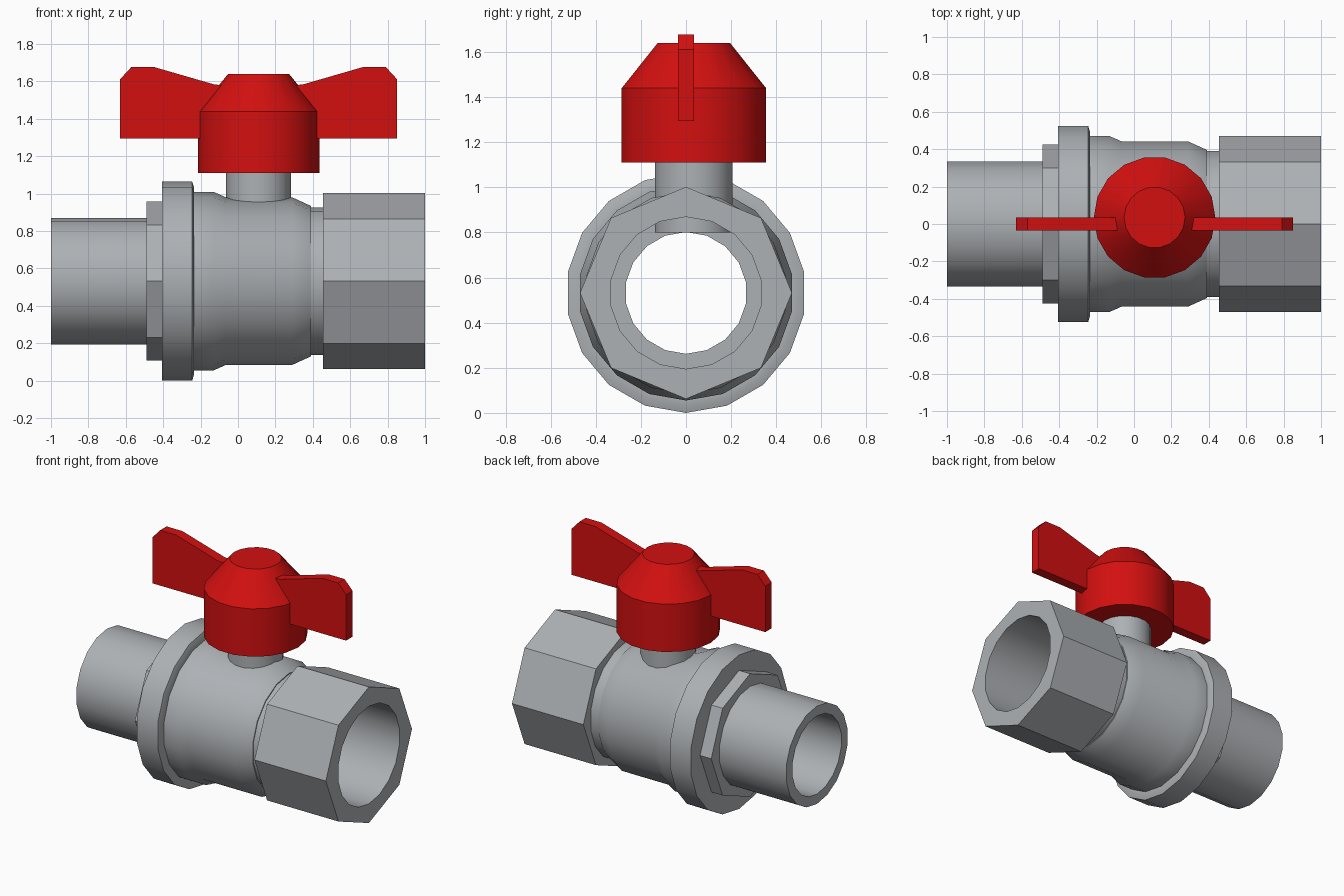
import bpy, bmesh, math

if "Cube" in bpy.data.objects:
    bpy.data.objects.remove(bpy.data.objects["Cube"])

AXIS_Z = 0.532           # height of the pipe axis
KX, KY = 0.11, 0.035     # centre of the stem and knob
SIDES = 18


def material(name, rgb):
    m = bpy.data.materials.new(name)
    m.diffuse_color = (*rgb, 1)
    m.use_nodes = True
    m.node_tree.nodes["Principled BSDF"].inputs["Base Color"].default_value = m.diffuse_color
    return m


STEEL = material("grey_metal", (0.42, 0.44, 0.46))
RED = material("red_handle", (0.65, 0.005, 0.005))


def finish(name, bm, mat):
    bmesh.ops.recalc_face_normals(bm, faces=bm.faces[:])
    me = bpy.data.meshes.new(name)
    bm.to_mesh(me)
    bm.free()
    me.materials.append(mat)
    ob = bpy.data.objects.new(name, me)
    bpy.context.collection.objects.link(ob)
    bpy.ops.object.select_all(action='DESELECT')
    ob.select_set(True)
    bpy.context.view_layer.objects.active = ob
    bpy.ops.object.shade_smooth_by_angle(angle=math.radians(30))
    return ob


def on_pipe(d, r, a):     # ring point around the horizontal pipe axis
    return (d, r * math.sin(a), AXIS_Z + r * math.cos(a))


def on_stem(d, r, a):     # ring point around the vertical stem axis
    return (KX + r * math.cos(a), KY + r * math.sin(a), d)


def ring(bm, place, d, r, n):
    return [bm.verts.new(place(d, r, 2 * math.pi * k / n)) for k in range(n)]


def skin(bm, a, b):
    n = len(a)
    for k in range(n):
        bm.faces.new((a[k], a[(k + 1) % n], b[(k + 1) % n], b[k]))


def lathe(name, profile, place, mat, closed=False):
    bm = bmesh.new()
    rings = [ring(bm, place, d, r, SIDES) for d, r in profile]
    for a, b in zip(rings, rings[1:]):
        skin(bm, a, b)
    if closed:
        skin(bm, rings[-1], rings[0])
    else:
        bm.faces.new(rings[0])
        bm.faces.new(rings[-1])
    return finish(name, bm, mat)


def octagon_nut(name, x0, x1, r_out, r_in):
    bm = bmesh.new()
    outer = [ring(bm, on_pipe, x, r_out, 8) for x in (x0, x1)]
    inner = [ring(bm, on_pipe, x, r_in, SIDES) for x in (x0, x1)]
    skin(bm, *outer)
    skin(bm, *inner)
    for i, normal in ((0, (-1, 0, 0)), (1, (1, 0, 0))):
        edges = [bm.edges.get((loop[k], loop[k - 1]))
                 for loop in (outer[i], inner[i]) for k in range(len(loop))]
        bmesh.ops.triangle_fill(bm, edges=edges, use_beauty=True, normal=normal)
    return finish(name, bm, STEEL)


# hollow valve body: spigot, flange, barrel, neck, then back along the bore
lathe("valve_body", [
    (-1, 0.338), (-0.405, 0.338), (-0.405, 0.532), (-0.245, 0.532),
    (-0.235, 0.50), (-0.235, 0.477), (-0.13, 0.477), (-0.065, 0.448),
    (0.29, 0.448), (0.39, 0.402), (0.39, 0.395), (0.456, 0.395),
    (0.456, 0.337), (-0.4, 0.337), (-0.4, 0.27), (-1, 0.27),
], on_pipe, STEEL, closed=True)

# octagonal wrench faces
octagon_nut("left_nut", -0.49, -0.404, 0.425, 0.33)
octagon_nut("right_socket", 0.455, 1.0, 0.47, 0.337)

# stem and knob
lathe("stem", [(0.8, 0.174), (1.12, 0.174)], on_stem, STEEL)
lathe("knob", [(1.11, 0.325), (1.44, 0.325), (1.64, 0.163)], on_stem, RED)

# two-winged handle plate, mirrored about the knob centre
half = [(0.74, 1.295), (0.74, 1.612), (0.68, 1.677), (0.56, 1.677), (0.235, 1.583), (0.19, 1.58)]
outline = [(KX + x, z) for x, z in half] + [(KX - x, z) for x, z in reversed(half)]
bm = bmesh.new()
face = bm.faces.new([bm.verts.new((x, -0.035, z)) for x, z in outline])
ext = bmesh.ops.extrude_face_region(bm, geom=[face], use_keep_orig=True)
bmesh.ops.translate(bm, vec=(0, 0.07, 0),
                    verts=[g for g in ext["geom"] if isinstance(g, bmesh.types.BMVert)])
finish("handle_wings", bm, RED)
